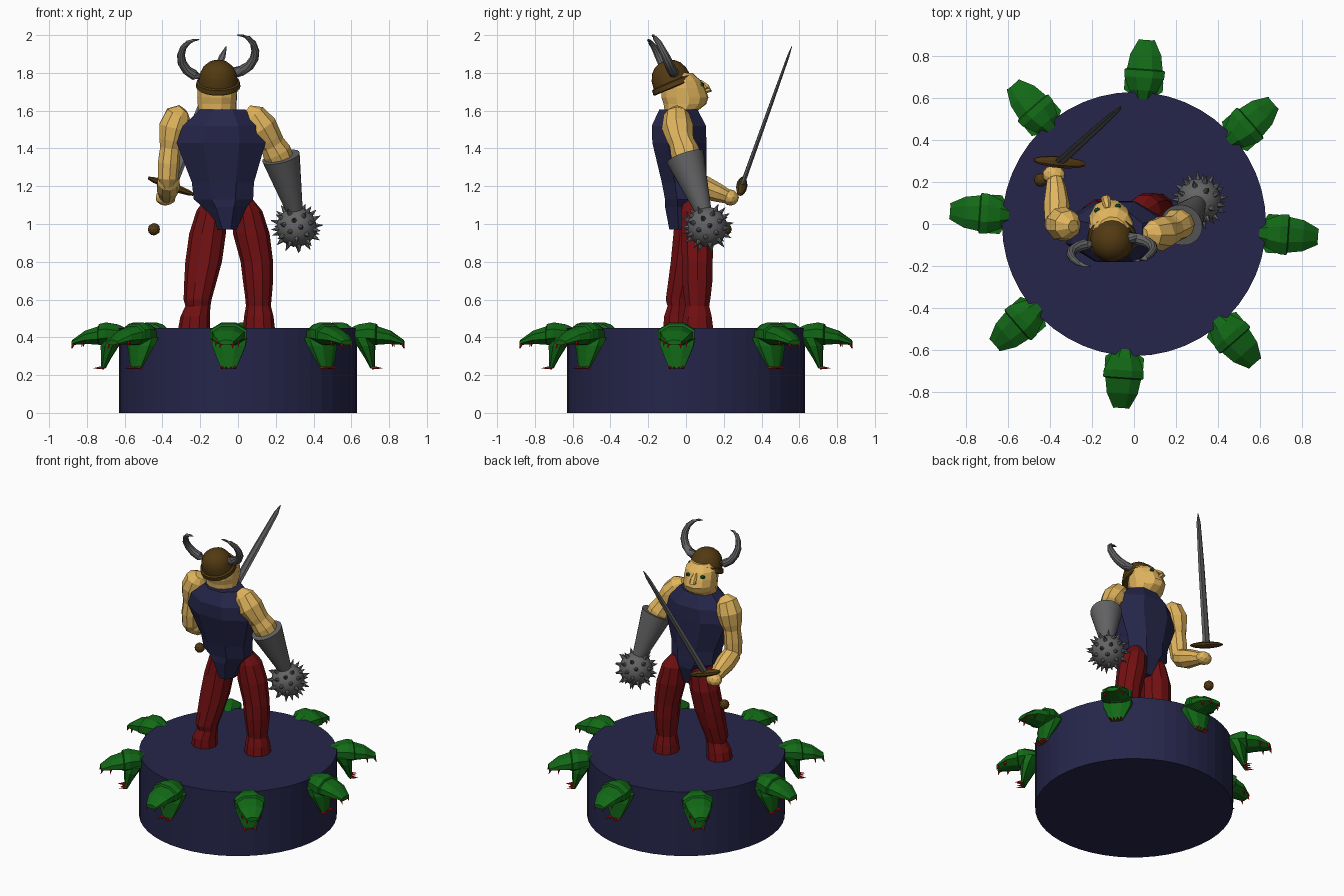
import bpy, bmesh, math
from mathutils import Vector, Matrix

X, Y, Z = Vector((1, 0, 0)), Vector((0, 1, 0)), Vector((0, 0, 1))


def material(name, rgb):
    m = bpy.data.materials.new(name)
    m.diffuse_color = (*rgb, 1)
    return m


NAVY = material("navy", (0.019, 0.019, 0.07))
RED = material("dark red", (0.17, 0.005, 0.006))
SKIN = material("skin", (0.75, 0.46, 0.11))
GREEN = material("green", (0.006, 0.14, 0.008))
BROWN = material("brown", (0.085, 0.042, 0.006))
GRAY = material("steel gray", (0.125, 0.125, 0.13))
TOOTH = material("bright red", (0.6, 0.006, 0.006))
EYE = material("eye green", (0.01, 0.13, 0.02))


def finish(name, bm, mat, smooth=False):
    bmesh.ops.recalc_face_normals(bm, faces=bm.faces)
    me = bpy.data.meshes.new(name)
    bm.to_mesh(me)
    bm.free()
    me.materials.append(mat)
    ob = bpy.data.objects.new(name, me)
    bpy.context.collection.objects.link(ob)
    if smooth:
        bpy.ops.object.select_all(action='DESELECT')
        ob.select_set(True)
        bpy.context.view_layer.objects.active = ob
        bpy.ops.object.shade_smooth_by_angle(angle=math.radians(35))
    return ob


def add_loft(bm, secs, n=8, axes=None, phase=0.0):
    """Rings (centre, radius u, radius v) bridged in order and capped.
    Without fixed axes the rings follow the path direction."""
    pts = [Vector(s[0]) for s in secs]
    rings = []
    for i, (c, a, b) in enumerate(secs):
        if axes:
            u, v = axes
        else:
            t = (pts[min(i + 1, len(pts) - 1)] - pts[max(i - 1, 0)]).normalized()
            ref = X if abs(t.x) < 0.9 else Y
            v = t.cross(ref).normalized()
            u = v.cross(t)
        ring = []
        for k in range(n):
            w = 2 * math.pi * k / n + phase
            ring.append(bm.verts.new(pts[i] + u * a * math.cos(w) + v * b * math.sin(w)))
        rings.append(ring)
    for r, s in zip(rings, rings[1:]):
        for k in range(n):
            bm.faces.new((r[k], r[(k + 1) % n], s[(k + 1) % n], s[k]))
    bm.faces.new(rings[0])
    bm.faces.new(rings[-1])


def loft(name, mat, secs, n=8, axes=None, phase=0.0, smooth=False):
    bm = bmesh.new()
    add_loft(bm, secs, n, axes, phase)
    return finish(name, bm, mat, smooth)


def tube(name, mat, pts, n=8, smooth=False):
    return loft(name, mat, [((x, y, z), r, r) for x, y, z, r in pts], n, smooth=smooth)


def upright(name, mat, rows, n=8, phase=0.0):
    """Stack of horizontal ellipses given as (x, y, z, rx, ry)."""
    return loft(name, mat, [((x, y, z), a, b) for x, y, z, a, b in rows], n, (X, Y), phase)


def ball(name, mat, c, scale, sub=2, smooth=False):
    bm = bmesh.new()
    bmesh.ops.create_icosphere(bm, subdivisions=sub, radius=1)
    bmesh.ops.transform(bm, matrix=Matrix.LocRotScale(Vector(c), None, Vector(scale)), verts=bm.verts)
    return finish(name, bm, mat, smooth)


# Round pedestal
tube("pedestal", NAVY, [(0, 0, 0, 0.63), (0, 0, 0.45, 0.63)], 48)

# Ring of eight beast heads: one built along +x, then turned round the pedestal
upper = [(0.59, 0.40, 0.05, 0.05), (0.64, 0.415, 0.075, 0.058), (0.70, 0.42, 0.103, 0.063),
         (0.735, 0.415, 0.105, 0.06), (0.74, 0.41, 0.092, 0.052),
         (0.81, 0.40, 0.08, 0.038), (0.88, 0.372, 0.042, 0.014)]
lower = [(0.66, 0.40, 0.10, 0.06), (0.68, 0.355, 0.095, 0.05),
         (0.70, 0.29, 0.068, 0.028), (0.715, 0.235, 0.042, 0.012)]
head_bm = bmesh.new()
add_loft(head_bm, [((r, 0, z), a, b) for r, z, a, b in upper], 8, (Y, Z), math.pi / 8)
add_loft(head_bm, [((r, 0, z), a, b) for r, z, a, b in lower], 8, (Y, X), math.pi / 8)
teeth_bm = bmesh.new()
for s in (-1, 1):
    for root, tip, r in (((0.872, 0.032 * s, 0.368), (0.882, 0.034 * s, 0.342), 0.009),
                         ((0.82, 0.06 * s, 0.378), (0.825, 0.06 * s, 0.35), 0.008),
                         ((0.715, 0.034 * s, 0.24), (0.765, 0.036 * s, 0.236), 0.010),
                         ((0.715, 0.012 * s, 0.24), (0.755, 0.012 * s, 0.238), 0.008)):
        add_loft(teeth_bm, [(root, r, r), (tip, 0.001, 0.001)], 5)
parts = [finish("beast_head", head_bm, GREEN), finish("beast_teeth", teeth_bm, TOOTH)]
for k in range(8):
    for p in parts:
        ob = p if k == 0 else p.copy()
        if k:
            bpy.context.collection.objects.link(ob)
        ob.rotation_euler.z = math.radians(45 * k - 4)

# Legs
upright("left_leg", RED, [
    (-0.232, -0.04, 0.45, 0.084, 0.084), (-0.227, -0.04, 0.51, 0.078, 0.08),
    (-0.212, -0.035, 0.565, 0.066, 0.066), (-0.214, -0.035, 0.60, 0.074, 0.076),
    (-0.20, -0.015, 0.69, 0.085, 0.084), (-0.182, 0.005, 0.80, 0.097, 0.09),
    (-0.161, 0.025, 0.95, 0.097, 0.096), (-0.14, 0.025, 1.07, 0.08, 0.085),
    (-0.13, 0.02, 1.14, 0.04, 0.05)], 10)
upright("right_leg", RED, [
    (0.111, 0.06, 0.45, 0.084, 0.088), (0.110, 0.06, 0.51, 0.078, 0.08),
    (0.108, 0.06, 0.565, 0.066, 0.066), (0.108, 0.06, 0.62, 0.071, 0.075),
    (0.106, 0.06, 0.70, 0.08, 0.084), (0.100, 0.06, 0.80, 0.086, 0.085),
    (0.070, 0.06, 0.95, 0.097, 0.092), (0.048, 0.055, 1.07, 0.08, 0.085),
    (0.03, 0.04, 1.14, 0.04, 0.05)], 10)

# Tunic with a pointed lower flap
upright("tunic", NAVY, [
    (-0.06, -0.005, 0.97, 0.057, 0.09), (-0.07, 0.0, 1.09, 0.125, 0.12),
    (-0.077, 0.0, 1.13, 0.17, 0.12), (-0.08, -0.01, 1.22, 0.178, 0.128),
    (-0.09, -0.035, 1.43, 0.255, 0.155), (-0.085, -0.038, 1.52, 0.225, 0.155),
    (-0.08, -0.04, 1.605, 0.13, 0.11)], 8, math.pi / 8)

# Head, turned slightly to one side
head = upright("head", SKIN, [
    (0, 0.0, 1.56, 0.085, 0.07), (0, 0.01, 1.60, 0.10, 0.09), (0, 0.03, 1.635, 0.105, 0.115),
    (0, 0.03, 1.67, 0.107, 0.127), (0, 0.02, 1.72, 0.108, 0.118),
    (0, 0.015, 1.76, 0.104, 0.10), (0, 0.0, 1.80, 0.07, 0.07)], 12)
nose = loft("nose", SKIN, [((0, 0.11, 1.755), 0.012, 0.012), ((0, 0.145, 1.725), 0.022, 0.018),
                           ((0, 0.165, 1.71), 0.022, 0.014), ((0, 0.12, 1.695), 0.018, 0.012)], 6)
eyes = [ball("eye_" + n, EYE, (0.05 * s, 0.112, 1.738), (0.017, 0.014, 0.014), 1)
        for n, s in (("left", -1), ("right", 1))]
for ob in [head, nose] + eyes:
    ob.matrix_world = Matrix.Translation((-0.105, -0.035, 0)) @ Matrix.Rotation(math.radians(11), 4, 'Z')

# Helmet, tipped backwards
helmet = tube("helmet", BROWN, [
    (0, 0, -0.015, 0.112), (0, 0, -0.01, 0.118), (0, 0, 0.015, 0.115), (0, 0, 0.02, 0.104),
    (0, 0, 0.06, 0.098), (0, 0, 0.095, 0.082), (0, 0, 0.12, 0.055),
    (0, 0, 0.132, 0.025), (0, 0, 0.134, 0.003)], 20, True)
helmet.matrix_world = Matrix.Translation((-0.105, -0.068, 1.737)) @ Matrix.Rotation(math.radians(23), 4, 'X')

# Horns, mirrored about the middle of the helmet
for name, s, dy in (("left_horn", -1, -0.012), ("right_horn", 1, 0.012)):
    tube(name, GRAY, [(-0.105 + s * x, y + dy, z + dy, r) for x, y, z, r in (
        (0.07, -0.075, 1.785, 0.03), (0.125, -0.085, 1.80, 0.028), (0.165, -0.098, 1.825, 0.026),
        (0.191, -0.115, 1.865, 0.024), (0.197, -0.135, 1.905, 0.021), (0.185, -0.155, 1.945, 0.017),
        (0.16, -0.175, 1.972, 0.013), (0.13, -0.186, 1.985, 0.008), (0.10, -0.19, 1.988, 0.002))], 10, True)

# Sword arm
tube("left_upper_arm", SKIN, [
    (-0.29, -0.01, 1.61, 0.03), (-0.315, -0.005, 1.58, 0.07), (-0.34, 0, 1.51, 0.084),
    (-0.352, 0, 1.44, 0.07), (-0.36, 0, 1.40, 0.056), (-0.368, 0, 1.32, 0.06),
    (-0.372, 0.005, 1.24, 0.055), (-0.372, 0.01, 1.19, 0.025)], 9)
tube("left_forearm", SKIN, [
    (-0.37, -0.02, 1.25, 0.03), (-0.37, 0.02, 1.23, 0.06), (-0.37, 0.09, 1.195, 0.064),
    (-0.373, 0.17, 1.165, 0.05), (-0.378, 0.22, 1.145, 0.038)], 9)
ball("left_hand", SKIN, (-0.383, 0.235, 1.14), (0.055, 0.045, 0.043), 2)

# Sword: blade, guard and pommel along one line
hilt = Vector((-0.355, 0.295, 1.20))
tip = Vector((-0.062, 0.56, 1.94))
d = (tip - hilt).normalized()
g = Vector((0.235, -0.02, -0.09))
g = (g - d * g.dot(d)).normalized()
flat = d.cross(g)
loft("sword_blade", GRAY, [(hilt, 0.030, 0.013), (hilt.lerp(tip, 0.6), 0.025, 0.010),
                           (hilt.lerp(tip, 0.93), 0.017, 0.007), (tip, 0.003, 0.002)], 6, (g, flat))
loft("sword_guard", BROWN, [(hilt + g * t, a, 0.75 * a) for t, a in (
    (-0.128, 0.010), (-0.10, 0.02), (-0.04, 0.029), (0.04, 0.029), (0.10, 0.02), (0.128, 0.010))],
    8, (flat, d))
ball("sword_pommel", BROWN, (-0.445, 0.21, 0.972), (0.033,) * 3, 2)

# Mace arm: shoulder, gauntlet and spiked ball
tube("right_upper_arm", SKIN, [
    (0.045, -0.05, 1.605, 0.03), (0.08, -0.05, 1.575, 0.068), (0.125, -0.045, 1.51, 0.085),
    (0.165, -0.03, 1.45, 0.072), (0.18, -0.02, 1.425, 0.068), (0.205, -0.005, 1.38, 0.078),
    (0.235, 0.01, 1.32, 0.07)], 9)
tube("gauntlet", GRAY, [(0.227, -0.005, 1.355, 0.102), (0.302, 0.095, 1.06, 0.042)], 24, True)
centre = Vector((0.31, 0.112, 0.985))
ball("mace_ball", GRAY, centre, (0.106,) * 3, 3, True)
bm = bmesh.new()
count = 46
for i in range(count):
    z = 1 - 2 * (i + 0.5) / count
    w = i * math.pi * (3 - math.sqrt(5))
    h = math.sqrt(1 - z * z)
    n = Vector((h * math.cos(w), h * math.sin(w), z))
    if z < 0.85:
        add_loft(bm, [(centre + n * 0.098, 0.016, 0.016), (centre + n * 0.142, 0.001, 0.001)], 6)
finish("mace_spikes", bm, GRAY)
